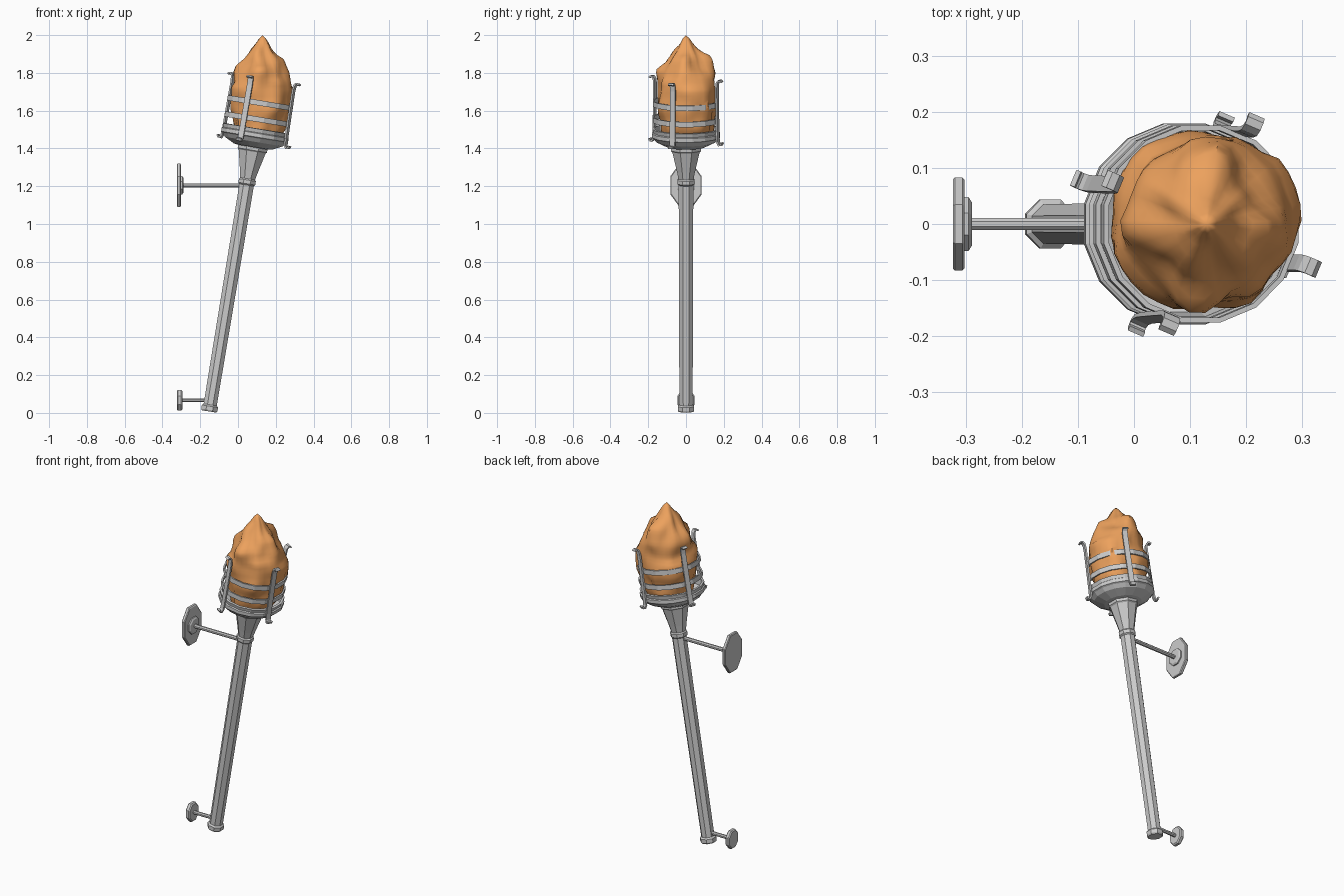
import bpy, bmesh, math
from mathutils import Matrix, Vector, noise

if "Cube" in bpy.data.objects:
    bpy.data.objects.remove(bpy.data.objects["Cube"])

TILT = Matrix.Translation((-0.153, 0, 0.0075)) @ Matrix.Rotation(math.radians(9.4), 4, 'Y')


def finish(name, bm, matrix=Matrix.Identity(4)):
    bmesh.ops.remove_doubles(bm, verts=bm.verts, dist=1e-5)
    bmesh.ops.recalc_face_normals(bm, faces=bm.faces)
    mesh = bpy.data.meshes.new(name)
    bm.to_mesh(mesh)
    bm.free()
    ob = bpy.data.objects.new(name, mesh)
    bpy.context.collection.objects.link(ob)
    ob.matrix_world = matrix
    return ob


def skin(bm, rings, closed=False):
    """Bridge consecutive loops of points with quads."""
    loops = [[bm.verts.new(p) for p in ring] for ring in rings]
    pairs = list(zip(loops, loops[1:] + loops[:1])) if closed else list(zip(loops, loops[1:]))
    for a, b in pairs:
        n = len(a)
        for i in range(n):
            j = (i + 1) % n
            bm.faces.new((a[i], a[j], b[j], b[i]))
    return loops


def lathe(name, profile, sides, closed=False, matrix=TILT, sy=1.0, sx=1.0):
    """Revolve (radius, height) points; flats face the axes."""
    bm = bmesh.new()
    angles = [(i + 0.5) * math.tau / sides for i in range(sides)]
    rings = [[(r * math.cos(a) * sx, r * math.sin(a) * sy, z) for a in angles] for r, z in profile]
    loops = skin(bm, rings, closed)
    if not closed:
        bm.faces.new(loops[0])
        bm.faces.new(loops[-1])
    return finish(name, bm, matrix)


# Handle, collar and flared neck
lathe("handle", [(0.042, 0), (0.047, 0.008), (0.047, 0.028), (0.038, 0.036), (0.042, 1.225)], 8)
lathe("collar", [(0.042, 1.215), (0.049, 1.222), (0.049, 1.242), (0.042, 1.25)], 8)
lathe("neck", [(0.042, 1.245), (0.052, 1.29), (0.078, 1.395), (0.085, 1.402), (0.085, 1.43)], 8)

# Hollow fire bowl
lathe("bowl", [(0.08, 1.418), (0.105, 1.422), (0.158, 1.448), (0.174, 1.468), (0.183, 1.474),
               (0.183, 1.494), (0.176, 1.498), (0.181, 1.518), (0.168, 1.52),
               (0.16, 1.475), (0.1, 1.45)], 16)

# Basket hoops
for label, t in (("lower", 1.568), ("upper", 1.655)):
    lathe(label + "_hoop", [(0.170, t - 0.014), (0.179, t - 0.014),
                            (0.179, t + 0.014), (0.170, t + 0.014)], 16, closed=True)

# Four upright straps with ends curled outward
path = [Vector(p) for p in ((0.208, 1.455), (0.203, 1.443), (0.193, 1.441), (0.185, 1.455),
                            (0.182, 1.49), (0.180, 1.60), (0.178, 1.745), (0.181, 1.775),
                            (0.190, 1.787), (0.200, 1.787), (0.207, 1.78))]
for k in range(4):
    bm = bmesh.new()
    rings = []
    for i, p in enumerate(path):
        d = (path[min(i + 1, len(path) - 1)] - path[max(i - 1, 0)]).normalized()
        n = Vector((d.y, -d.x)) * 0.0045
        rings.append([((p + s * n).x, w, (p + s * n).y)
                      for s, w in ((1, -0.015), (1, 0.015), (-1, 0.015), (-1, -0.015))])
    loops = skin(bm, rings)
    bm.faces.new(loops[0])
    bm.faces.new(loops[-1])
    finish(f"strap_{k + 1}", bm, TILT @ Matrix.Rotation(math.radians(67 + 90 * k), 4, 'Z'))


# Wall mounts: long octagonal plates with a boss and a rod to the handle
def along_x(x, z):
    return Matrix.Translation((x, 0, z)) @ Matrix.Rotation(math.pi / 2, 4, 'Y')


C = 1 / math.cos(math.pi / 8)
lathe("upper_wall_plate", [(C * 0.96, 0), (C, 0.004), (C, 0.017), (C * 0.95, 0.021)], 8,
      matrix=along_x(-0.323, 1.205), sx=0.115, sy=0.083)
lathe("upper_boss", [(0.052, 0), (0.052, 0.009), (0.042, 0.015)], 8,
      matrix=along_x(-0.304, 1.205))
lathe("upper_rod", [(0.012, 0), (0.012, 0.31)], 8, matrix=along_x(-0.295, 1.203))
lathe("lower_wall_plate", [(C * 0.9, 0), (C, 0.006), (C, 0.022), (C * 0.88, 0.028)], 8,
      matrix=along_x(-0.323, 0.067), sx=0.055, sy=0.046)
lathe("lower_rod", [(0.011, 0), (0.011, 0.14)], 8, matrix=along_x(-0.3, 0.067))

# Flame: tapered lathe with licking tongues and noise
shape = [(1.46, 0.10, 0.12), (1.5, 0.113, 0.135), (1.6, 0.124, 0.152), (1.7, 0.127, 0.15),
         (1.8, 0.127, 0.127), (1.87, 0.125, 0.09), (1.92, 0.126, 0.055),
         (1.96, 0.13, 0.032), (1.985, 0.13, 0.016), (2.0, 0.13, 0.0)]
# angle, tip height, push, angular width
tongues = [(15, 1.70, 0.025, 22), (180, 1.84, 0.028, 25), (-10, 1.87, 0.032, 22),
           (85, 1.89, 0.045, 24), (-95, 1.82, 0.03, 25), (140, 1.68, 0.025, 28),
           (-145, 1.72, 0.025, 26), (-50, 1.75, 0.022, 22), (50, 1.78, 0.02, 20),
           (-120, 1.92, 0.018, 30), (130, 1.93, 0.02, 30)]


def flame_section(z):
    for a, b in zip(shape, shape[1:]):
        if z <= b[0] + 1e-6:
            f = (z - a[0]) / (b[0] - a[0])
            return a[1] + f * (b[1] - a[1]), a[2] + f * (b[2] - a[2])


bm = bmesh.new()
ROWS, SIDES = 30, 36
rings = []
for row in range(ROWS):
    z = 1.46 + 0.54 * row / ROWS
    cx, r = flame_section(z)
    ring = []
    for i in range(SIDES):
        a = math.tau * i / SIDES
        rad = r
        for deg, tip, push, width in tongues:
            off = math.degrees(a) - deg
            off = (off + 180) % 360 - 180
            rise = math.exp(-((z - tip) / (0.10 if z < tip else 0.022)) ** 2)
            rad += push * rise * math.exp(-(off / width) ** 2)
        q = Vector((math.cos(a) * 2.2, math.sin(a) * 2.2, z * 9))
        rad += noise.noise(q) * 0.022 * min(1, r / 0.1)
        rad = min(rad, 0.150 + 0.2 * (z - 1.46), 0.172)
        ring.append((cx + rad * math.cos(a), 0.006 * min(1, r / 0.1) + rad * math.sin(a), z))
    rings.append(ring)
loops = skin(bm, rings)
bm.faces.new(loops[0])
tip = bm.verts.new((0.13, 0, 2.0))
for i in range(SIDES):
    bm.faces.new((loops[-1][i], loops[-1][(i + 1) % SIDES], tip))
flame = finish("flame", bm)

mat = bpy.data.materials.new("flame_orange")
mat.diffuse_color = (0.85, 0.36, 0.11, 1)
mat.use_nodes = True
mat.node_tree.nodes["Principled BSDF"].inputs["Base Color"].default_value = mat.diffuse_color
flame.data.materials.append(mat)
bpy.context.view_layer.objects.active = flame
flame.select_set(True)
bpy.ops.object.shade_smooth_by_angle(angle=math.radians(40))
